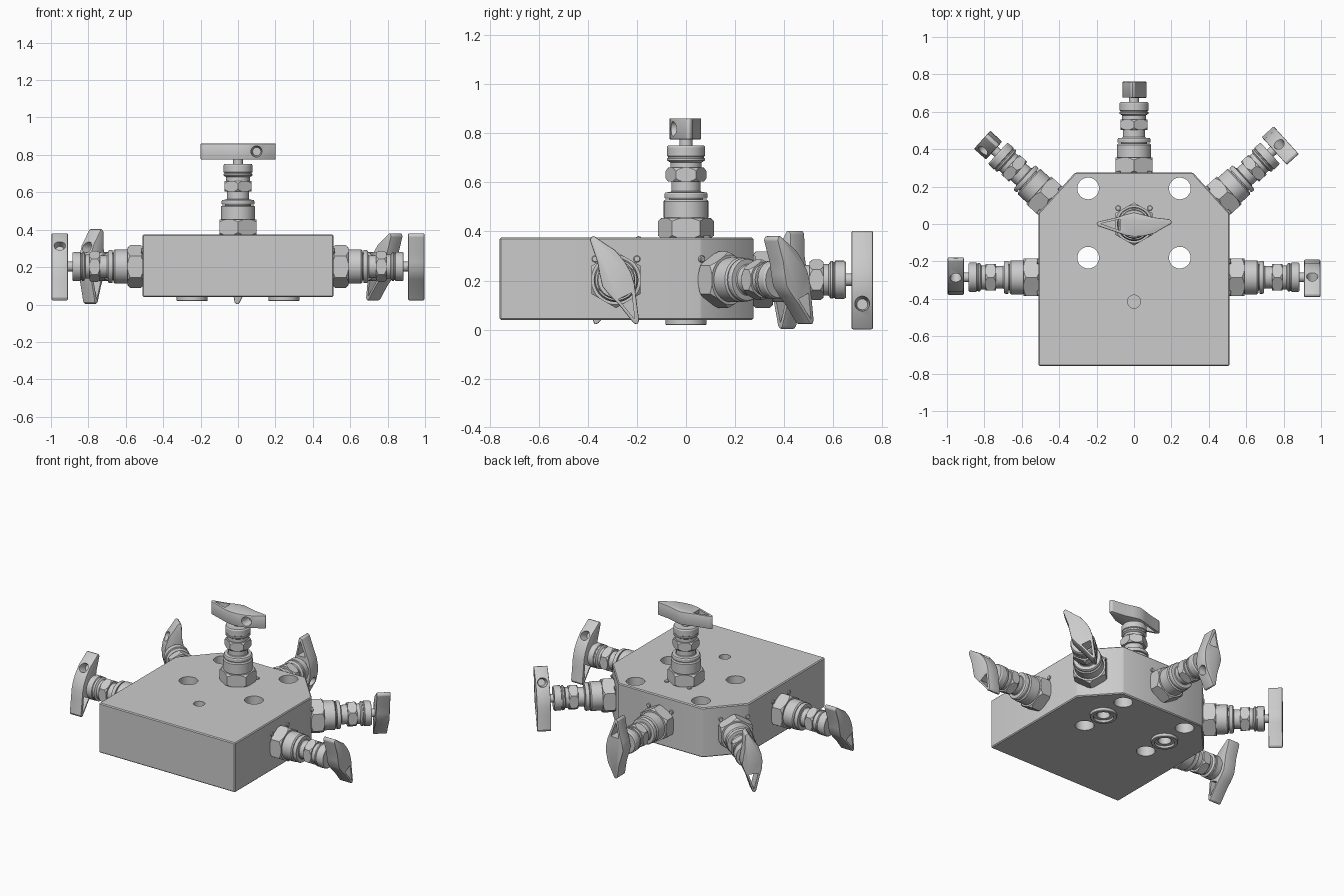
import bpy, bmesh, math
from mathutils import Matrix, Vector

if "Cube" in bpy.data.objects:
    bpy.data.objects.remove(bpy.data.objects["Cube"])


def make(name, bm):
    bmesh.ops.recalc_face_normals(bm, faces=bm.faces)
    me = bpy.data.meshes.new(name)
    bm.to_mesh(me)
    bm.free()
    ob = bpy.data.objects.new(name, me)
    bpy.context.collection.objects.link(ob)
    return ob


def activate(ob):
    bpy.ops.object.select_all(action='DESELECT')
    ob.select_set(True)
    bpy.context.view_layer.objects.active = ob


def smooth(ob):
    activate(ob)
    bpy.ops.object.shade_smooth_by_angle(angle=math.radians(25))


def prism(name, pts, z0, z1):
    bm = bmesh.new()
    f = bm.faces.new([bm.verts.new((x, y, z0)) for x, y in pts])
    r = bmesh.ops.extrude_face_region(bm, geom=[f])
    vs = [g for g in r['geom'] if isinstance(g, bmesh.types.BMVert)]
    bmesh.ops.translate(bm, verts=vs, vec=(0, 0, z1 - z0))
    return make(name, bm)


def lathe(name, prof, n=40, close=False):
    """Revolve (radius, z) points round z; open ends are capped."""
    bm = bmesh.new()
    rings = [[bm.verts.new((r * math.cos(2 * math.pi * i / n), r * math.sin(2 * math.pi * i / n), z))
              for i in range(n)] for r, z in prof]
    pairs = list(zip(rings, rings[1:]))
    if close:
        pairs.append((rings[-1], rings[0]))
    else:
        bm.faces.new(rings[0])
        bm.faces.new(rings[-1])
    for a, b in pairs:
        for i in range(n):
            j = (i + 1) % n
            bm.faces.new((a[i], a[j], b[j], b[i]))
    return make(name, bm)


def boolean(ob, other, op='DIFFERENCE'):
    m = ob.modifiers.new('bool', 'BOOLEAN')
    m.operation, m.object, m.solver = op, other, 'EXACT'
    activate(ob)
    bpy.ops.object.modifier_apply(modifier=m.name)
    bpy.data.objects.remove(other)


def bevel(ob, w, seg=1):
    m = ob.modifiers.new('bevel', 'BEVEL')
    m.width, m.segments, m.limit_method, m.angle_limit = w, seg, 'ANGLE', math.radians(35)
    activate(ob)
    bpy.ops.object.modifier_apply(modifier=m.name)


# Manifold block with chamfered back corners
block = prism('manifold_block', [(-.51, -.76), (.51, -.76), (.51, .06), (.315, .275),
                                 (-.315, .275), (-.51, .06)], .04, .375)
bevel(block, .006)

# Four mounting holes, a blind port on top, two bored ports below
for x in (-.245, .245):
    for y in (.19, -.18):
        c = lathe('cut', [(.058, -.1), (.058, .6)])
        c.data.transform(Matrix.Translation((x, y, 0)))
        boolean(block, c)
    c = lathe('cut', [(.04, -.1), (.04, .2)])
    c.data.transform(Matrix.Translation((x, 0, 0)))
    boolean(block, c)
c = lathe('cut', [(.035, .27), (.035, .5)])
c.data.transform(Matrix.Translation((0, -.415, 0)))
boolean(block, c)
smooth(block)

# Raised port seats underneath
for x, side in ((-.245, 'left'), (.245, 'right')):
    seat = lathe('port_seat_' + side, [(.083, .045), (.083, .022), (.08, .019), (.062, .019),
                                       (.062, .034), (.04, .034), (.04, .045)], close=True)
    seat.location.x = x
    smooth(seat)


# Chamfered hexagon nut, corners along local y
def hexnut(name, r, z0, z1):
    pts = [(r * math.cos(math.radians(30 + 60 * i)), r * math.sin(math.radians(30 + 60 * i))) for i in range(6)]
    ob = prism(name, pts, z0, z1)
    c = .014
    boolean(ob, lathe('cut', [(r * .87, z0 - .001), (r * 1.005, z0 + c), (r * 1.005, z1 - c),
                              (r * .87, z1 + .001)], 48), 'INTERSECT')
    smooth(ob)
    return ob


# Valve stem and bonnet, base at z = 0
bonnet = lathe('valve_bonnet', [
    (.088, -.005), (.088, .078), (.091, .083), (.091, .148), (.084, .155), (.07, .155), (.07, .16),
    (.086, .16), (.088, .164), (.088, .178), (.084, .184), (.064, .186), (.06, .19), (.06, .228),
    (.064, .232), (.064, .306), (.07, .31), (.077, .314), (.077, .322), (.073, .325), (.073, .33),
    (.078, .333), (.078, .368), (.073, .376), (.026, .376), (.026, .41)])
smooth(bonnet)
base_nut = hexnut('valve_base_nut', .115, -.004, .08)
lock_nut = hexnut('valve_lock_nut', .083, .228, .285)

# Winged handle: one wing has an open window, the other a tapered socket
outline = [(.202, .014), (.192, .025), (.1, .036), (.05, .05), (0, .062), (-.05, .05), (-.1, .033),
           (-.19, .013), (-.202, .002), (-.19, -.012), (-.1, -.042), (-.05, -.06), (0, -.068),
           (.05, -.065), (.11, -.05), (.16, -.02), (.2, .002)]
handle = prism('valve_handle', outline, .4, .486)
bevel(handle, .005, 2)
boolean(handle, prism('cut', [(-.178, .002), (-.075, .026), (-.075, -.034)], .3, .6))
c = lathe('cut', [(.033, 0), (.022, .075)], 24)
c.data.transform(Matrix.Translation((.1, -.07, .443)) @ Matrix.Rotation(math.radians(-90), 4, 'X'))
boolean(handle, c)
smooth(handle)

# Two small locating pins beside the base nut
pin = lathe('valve_pin', [(.014, -.004), (.014, .006), (.011, .009)], 16)
pin.data.transform(Matrix.Translation((.085, .085, 0)))
pin2 = pin.data.copy()
pin2.transform(Matrix.Translation((-.17, 0, 0)))
smooth(pin)
templates = [bonnet, base_nut, lock_nut, handle, pin]

# Place six valves: name, base point, outward axis, handle turn in degrees
cz = .203
s = Vector((.215, .195, 0)).normalized()
valves = [('top', (0, 0, .375), (0, 0, 1), 0),
          ('right', (.51, -.285, cz), (1, 0, 0), 116),
          ('left', (-.51, -.285, cz), (-1, 0, 0), 116),
          ('back', (0, .275, cz), (0, 1, 0), 268),
          ('back_right', (.45, .126, cz), (s.x, s.y, 0), 116),
          ('back_left', (-.45, .126, cz), (-s.x, s.y, 0), 95)]
for name, base, axis, turn in valves:
    z = Vector(axis)
    y = Vector((0, 1, 0)) if name == 'top' else Vector((0, 0, 1))
    x = y.cross(z)
    mat = Matrix.Translation(base) @ Matrix((x, y, z)).transposed().to_4x4()
    parts = [(t.name, t.data) for t in templates] + [('valve_pin_second', pin2)]
    for part, data in parts:
        ob = bpy.data.objects.new(name + '_' + part, data)
        bpy.context.collection.objects.link(ob)
        spin = Matrix.Rotation(math.radians(turn), 4, 'Z') if part == 'valve_handle' else Matrix()
        ob.matrix_world = mat @ spin
for t in templates:
    bpy.data.objects.remove(t)
